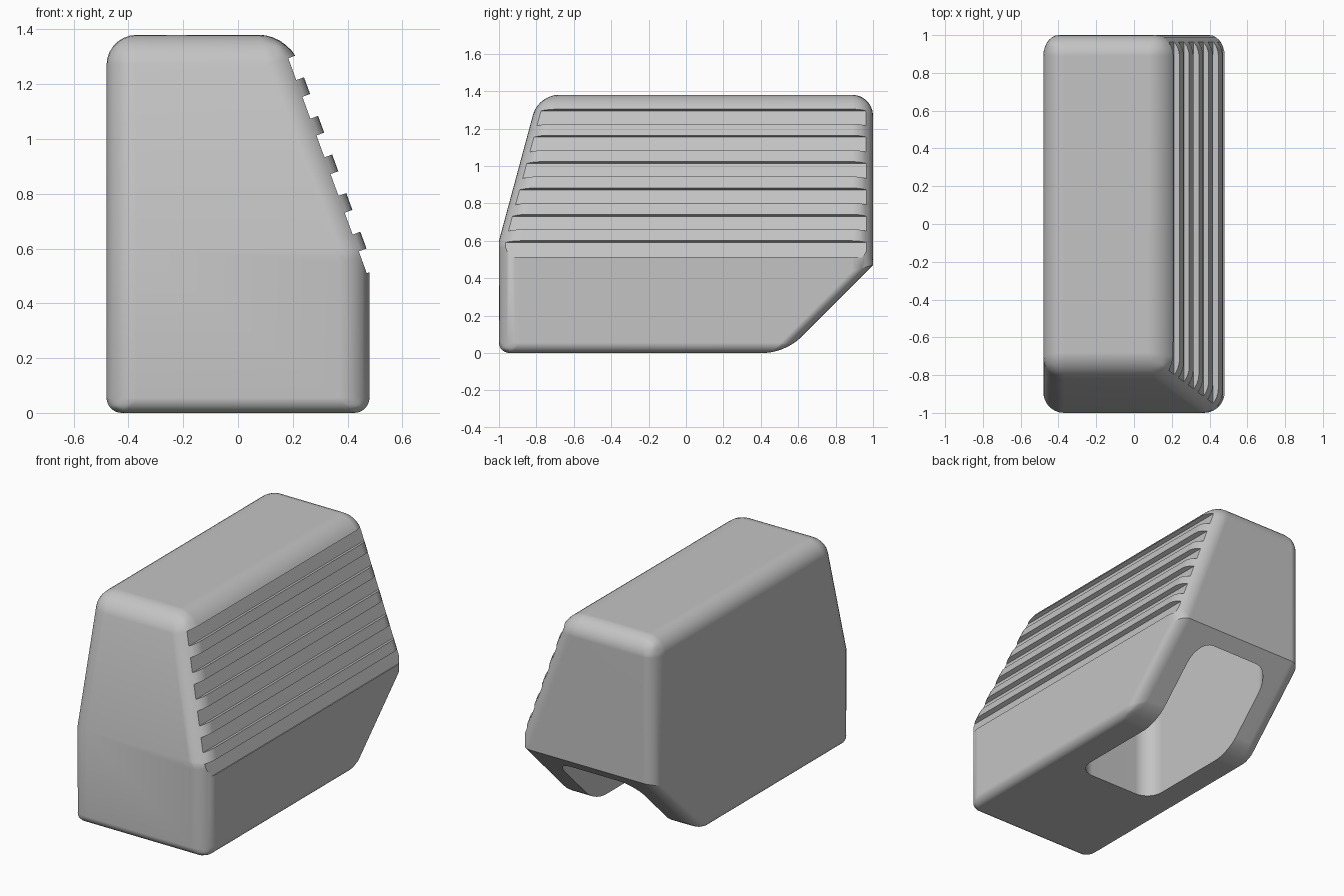
import bpy, bmesh, math
from mathutils import Vector, Matrix

cube = bpy.data.objects.get("Cube")
if cube:
    bpy.data.objects.remove(cube, do_unlink=True)

grey = bpy.data.materials.new("plain_grey")
grey.use_nodes = True
grey.diffuse_color = (0.55, 0.55, 0.55, 1)
grey.node_tree.nodes["Principled BSDF"].inputs["Base Color"].default_value = grey.diffuse_color


def add_box(bm, low, high):
    low, high = Vector(low), Vector(high)
    mat = Matrix.Translation((low + high) / 2) @ Matrix.Diagonal((*(high - low), 1))
    bmesh.ops.create_cube(bm, size=1, matrix=mat)


def slice_off(bm, point, normal):
    """Cut away everything beyond a plane and close the hole."""
    cut = bmesh.ops.bisect_plane(
        bm, geom=bm.verts[:] + bm.edges[:] + bm.faces[:],
        plane_co=point, plane_no=normal, clear_outer=True)
    rim = [g for g in cut["geom_cut"] if isinstance(g, bmesh.types.BMEdge)]
    bmesh.ops.edgeloop_fill(bm, edges=rim)


def make_object(name, bm):
    bmesh.ops.recalc_face_normals(bm, faces=bm.faces)
    mesh = bpy.data.meshes.new(name)
    bm.to_mesh(mesh)
    bm.free()
    mesh.materials.append(grey)
    obj = bpy.data.objects.new(name, mesh)
    bpy.context.collection.objects.link(obj)
    return obj


def apply_modifier(obj, mod):
    bpy.context.view_layer.objects.active = obj
    bpy.ops.object.modifier_apply(modifier=mod.name)


def cut_with(obj, cutter):
    cutter.hide_render = True
    mod = obj.modifiers.new("cut", "BOOLEAN")
    mod.operation = "DIFFERENCE"
    mod.solver = "EXACT"
    mod.object = cutter
    apply_modifier(obj, mod)
    bpy.data.objects.remove(cutter, do_unlink=True)


# Body: a block with a sloped side, a sloped front and a cut lower back
SIDE_X, KNEE_Z, TOP_Z, SIDE_LEAN = 0.48, 0.57, 1.38, 0.365
bm = bmesh.new()
add_box(bm, (-SIDE_X, -1, 0), (SIDE_X, 1, TOP_Z))
slice_off(bm, (SIDE_X, 0, KNEE_Z), Vector((1, 0, SIDE_LEAN)).normalized())
slice_off(bm, (0, -1, 0.6), Vector((0, -1, 0.27)).normalized())
slice_off(bm, (0, 1, 0.47), Vector((0, 1, -1)).normalized())
bmesh.ops.recalc_face_normals(bm, faces=bm.faces)

# Edge rounding: large on walls and top, small round the base, none on knees
ROUND = 0.11
weight = bm.edges.layers.float.new("bevel_weight_edge")
for edge in bm.edges:
    a, b = (v.co for v in edge.verts)
    angle = edge.calc_face_angle()
    height = (a.z + b.z) / 2
    upright = abs(a.x - b.x) + abs(a.y - b.y) < 0.001
    if angle < 0.4 or (angle < 1 and height > 0.3):
        edge[weight] = 0
    elif angle > 1 and height < 0.45 and not upright:
        edge[weight] = 0.5
    else:
        edge[weight] = 1
body = make_object("body", bm)
bevel = body.modifiers.new("rounding", "BEVEL")
bevel.limit_method = "WEIGHT"
bevel.width = ROUND
bevel.segments = 7
bevel.use_clamp_overlap = False
apply_modifier(body, bevel)

# Cavity: upright pocket with rounded corners, open below and at the lower back
bm = bmesh.new()
add_box(bm, (-0.29, -0.2, -0.2), (0.27, 0.93, 0.95))
uprights = [e for e in bm.edges if abs(e.verts[0].co.z - e.verts[1].co.z) > 0.1]
bmesh.ops.bevel(bm, geom=uprights, offset=0.11, segments=7, profile=0.5, affect="EDGES")
cut_with(body, make_object("cavity_cutter", bm))

# Grip grooves: evenly spaced slots along the sloped side
down = Vector((SIDE_LEAN, 0, -1)).normalized()
out = Vector((1, 0, SIDE_LEAN)).normalized()
bm = bmesh.new()
for i in range(6):
    z = 0.6 + 0.141 * i
    top = Vector((SIDE_X - (z - KNEE_Z) * SIDE_LEAN, -1.2, z))
    profile = [top + out * 0.06, top - out * 0.03,
               top - out * 0.03 + down * 0.085, top + out * 0.06 + down * 0.085]
    face = bm.faces.new([bm.verts.new(p) for p in profile])
    grown = bmesh.ops.extrude_face_region(bm, geom=[face])["geom"]
    moved = [g for g in grown if isinstance(g, bmesh.types.BMVert)]
    bmesh.ops.translate(bm, verts=moved, vec=(0, 2.4, 0))
cut_with(body, make_object("groove_cutter", bm))

# Smooth rounding with crisp groove edges
bpy.ops.object.select_all(action="DESELECT")
body.select_set(True)
bpy.context.view_layer.objects.active = body
bpy.ops.object.shade_smooth_by_angle(angle=math.radians(30))
normals = body.modifiers.new("even_normals", "WEIGHTED_NORMAL")
normals.keep_sharp = True
